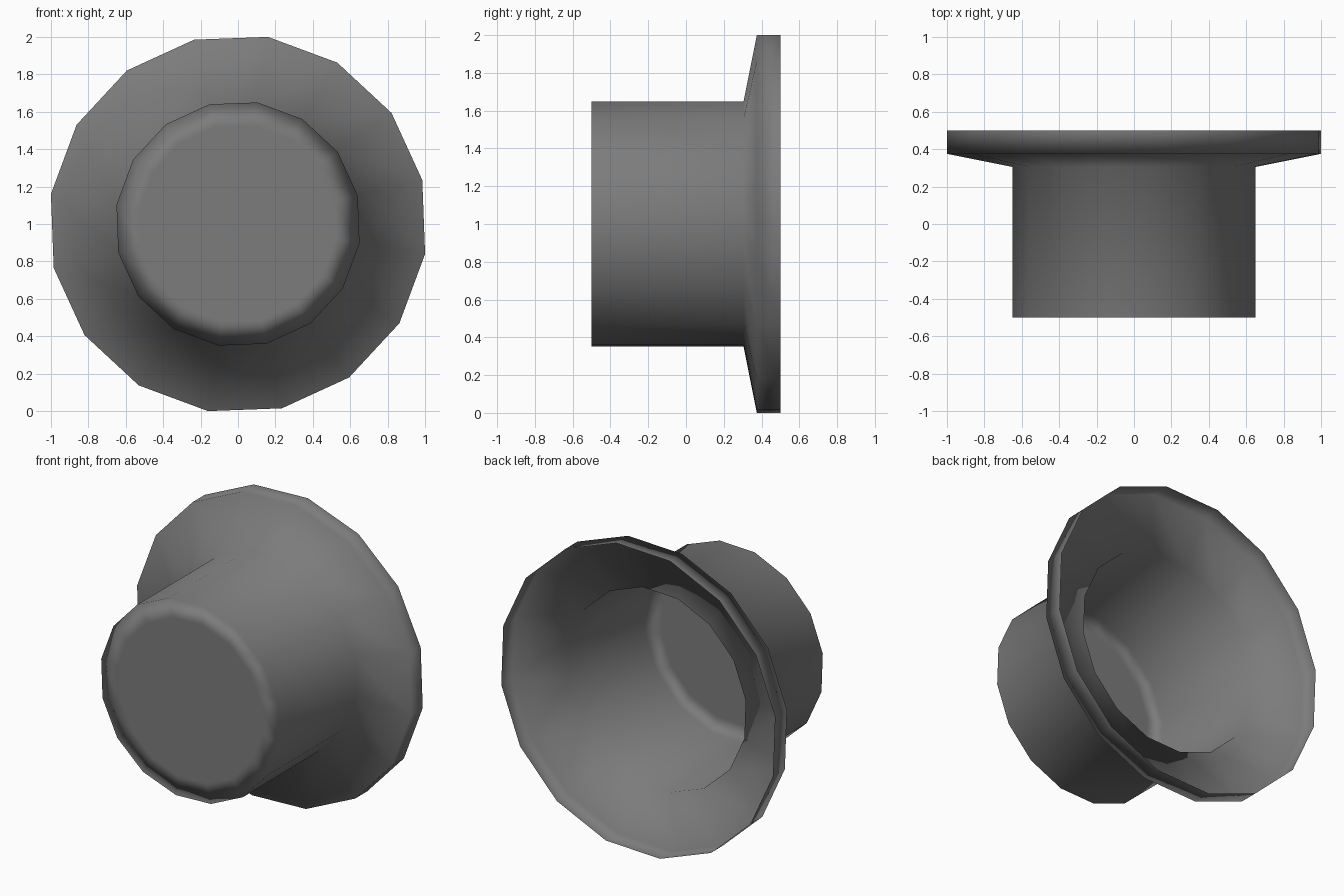
import bpy, bmesh
from math import sin, cos, radians, pi

old = bpy.data.objects.get("Cube")
if old:
    bpy.data.objects.remove(old, do_unlink=True)

SIDES = 16
TURN = radians(13.4)

# Single dark grey finish
grey = bpy.data.materials.new("dark grey")
grey.use_nodes = True
colour = (0.2, 0.2, 0.2, 1)
grey.diffuse_color = colour
grey.node_tree.nodes["Principled BSDF"].inputs["Base Color"].default_value = colour

# Profile from cap to open rim: (radius, y)
profile = [(0.53, -0.5), (0.658, -0.5), (0.658, 0.305), (1.013, 0.375), (1.013, 0.5)]

bm = bmesh.new()
rings = []
for radius, y in profile:
    angles = [TURN + 2 * pi * i / SIDES for i in range(SIDES)]
    rings.append([bm.verts.new((radius * cos(a), y, 1 + radius * sin(a))) for a in angles])

# Front cap, then the cap border, barrel, flare and rim walls
bm.faces.new(rings[0])
for a, b in zip(rings, rings[1:]):
    for i in range(SIDES):
        j = (i + 1) % SIDES
        bm.faces.new((a[j], a[i], b[i], b[j]))
for face in bm.faces:
    face.smooth = True

mesh = bpy.data.meshes.new("flared_cup")
bm.to_mesh(mesh)
bm.free()
mesh.materials.append(grey)
cup = bpy.data.objects.new("flared_cup", mesh)
bpy.context.collection.objects.link(cup)

# Keep the barrel evenly shaded and blend only across the cap border
weighted = cup.modifiers.new("weighted normals", "WEIGHTED_NORMAL")
weighted.mode = "FACE_AREA"
weighted.weight = 50
